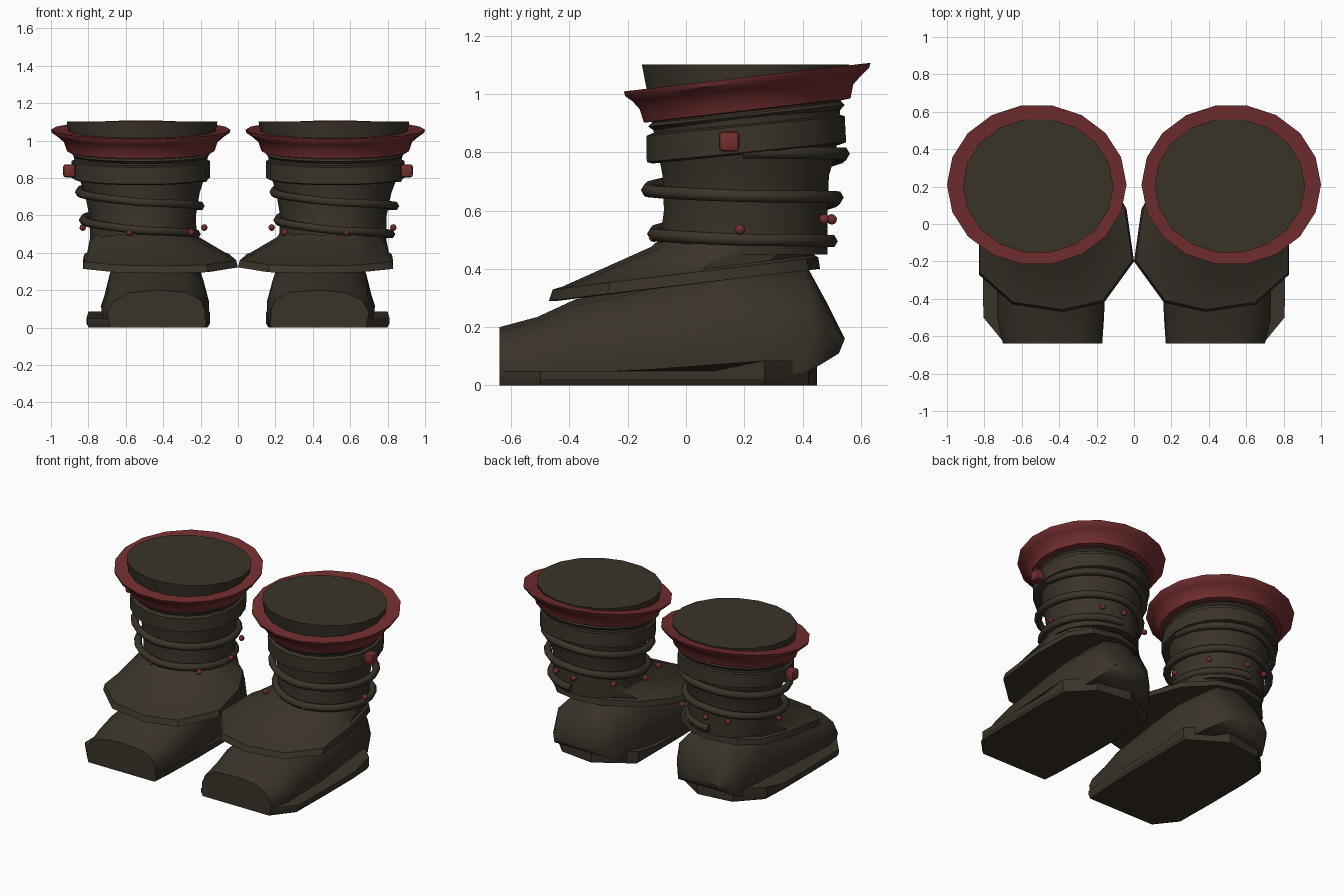
import bpy, bmesh
from math import sin, cos, pi, radians

cube = bpy.data.objects.get("Cube")
if cube:
    bpy.data.objects.remove(cube, do_unlink=True)


def material(name, rgb):
    m = bpy.data.materials.new(name)
    m.use_nodes = True
    m.diffuse_color = (*rgb, 1)
    m.node_tree.nodes["Principled BSDF"].inputs["Base Color"].default_value = (*rgb, 1)
    return m


LEATHER = material("dark brown leather", (0.042, 0.033, 0.022))
RED = material("deep red", (0.17, 0.027, 0.029))


def finish(bm, name, mat, angle=40):
    bmesh.ops.recalc_face_normals(bm, faces=bm.faces)
    mesh = bpy.data.meshes.new(name)
    bm.to_mesh(mesh)
    bm.free()
    mesh.materials.append(mat)
    ob = bpy.data.objects.new(name, mesh)
    bpy.context.collection.objects.link(ob)
    bpy.ops.object.select_all(action='DESELECT')
    ob.select_set(True)
    bpy.context.view_layer.objects.active = ob
    bpy.ops.object.shade_smooth_by_angle(angle=radians(angle))
    return ob


def loft(name, rings, mat, side=1, angle=40):
    """Skin a stack of equal-sized rings and cap both ends."""
    bm = bmesh.new()
    rows = [[bm.verts.new((x * side, y, z)) for x, y, z in r] for r in rings]
    n = len(rows[0])
    for a, b in zip(rows, rows[1:]):
        for i in range(n):
            j = (i + 1) % n
            bm.faces.new((a[i], a[j], b[j], b[i]))
    bm.faces.new(rows[0])
    bm.faces.new(rows[-1])
    return finish(bm, name, mat, angle)


def oval(x0, x1, y0, y1, z, slope=0.0, n=18):
    """Ring filling a box in plan, tilted from front to back."""
    cx, cy, rx, ry = (x0 + x1) / 2, (y0 + y1) / 2, (x1 - x0) / 2, (y1 - y0) / 2
    pts = []
    for i in range(n):
        a = 2 * pi * i / n
        y = cy + ry * sin(a)
        pts.append((cx + rx * cos(a), y, z + slope * (y - 0.2)))
    return pts


def arch(y, x0, x1, low, top):
    """Rounded foot cross-section."""
    w, h = x1 - x0, top - low
    shape = [(0, 0), (-0.01, 0.35), (0.04, 0.7), (0.2, 0.94), (0.5, 1),
             (0.78, 0.92), (0.95, 0.68), (1.02, 0.3), (1, 0)]
    return [(x0 + w * u, y + (0.02 * v if y > 0 else 0), low + h * v) for u, v in shape]


def winding(cx):
    """Cord that climbs twice around the shaft."""
    steps = [0, 0.02, 0.075, 0.145, 0.15]
    rings = []
    for k in range(-6, 49):
        turn, part = divmod(k / 24, 1)
        q = int(part * 4)
        f = part * 4 - q
        z = 0.5 + 0.15 * turn + steps[q] * (1 - f) + steps[q + 1] * f
        a = -2 * pi * k / 24
        grow = max(0, z - 0.5) * 0.14
        rx, ry = 0.297 + grow, 0.302 + grow
        ring = []
        for i in range(6):
            b = 2 * pi * i / 6
            r = 0.024 * cos(b)
            ring.append((cx + (rx + r) * cos(a), 0.195 + (ry + r) * sin(a), z + 0.024 * sin(b)))
        rings.append(ring)
    return rings


SOLE = [(0.17, -0.64), (0.69, -0.64), (0.805, -0.5), (0.81, -0.2), (0.81, 0.1), (0.8, 0.27),
        (0.65, 0.42), (0.4, 0.45), (0.15, 0.3), (0.15, 0.1), (0.15, -0.2), (0.16, -0.5)]
HEM = [(0.83, 0.05), (0.79, 0.3), (0.68, 0.42), (0.5, 0.46), (0.33, 0.42), (0.15, 0.28),
       (0.04, 0.08), (0.0, -0.2), (0.16, -0.42), (0.38, -0.47), (0.65, -0.43), (0.83, -0.27)]
STUDS = [(0.83, 0.185, 0.535), (0.58, -0.11, 0.51), (0.25, -0.06, 0.51), (0.18, 0.18, 0.535),
         (0.5, 0.5, 0.57), (0.26, 0.41, 0.56), (0.65, 0.475, 0.57)]


def hem(z, pull):
    """Skirt outline, drawn in towards the ankle."""
    return [(x + (0.5 - x) * pull, y + (0.17 - y) * pull, z + 0.118 * y) for x, y in HEM]


def build_boot(label, s):
    # Foot and sole
    loft(label + "_sole", [
        [(0.48 + (x - 0.48) * 0.96, y, 0) for x, y in SOLE],
        [(x, y, 0.022) for x, y in SOLE],
        [(x, y, 0.05 if y < 0.2 else 0.085) for x, y in SOLE]], LEATHER, s, 30)
    loft(label + "_foot", [
        arch(-0.64, 0.18, 0.69, 0.03, 0.2), arch(-0.51, 0.17, 0.72, 0.03, 0.235),
        arch(-0.38, 0.16, 0.72, 0.03, 0.295), arch(-0.2, 0.16, 0.72, 0.03, 0.335),
        arch(0.1, 0.18, 0.71, 0.03, 0.42), arch(0.4, 0.22, 0.7, 0.04, 0.4),
        arch(0.46, 0.27, 0.67, 0.07, 0.29), arch(0.525, 0.34, 0.62, 0.11, 0.16)],
        LEATHER, s, 50)

    # Flared skirt over the instep
    loft(label + "_skirt", [
        hem(0.346, 0.05), hem(0.346, 0), hem(0.385, 0.02), hem(0.394, 0.07),
        oval(0.21, 0.79, -0.12, 0.49, 0.485, 0.03, 12),
        oval(0.23, 0.78, -0.07, 0.485, 0.52, 0, 12)], LEATHER, s, 35)

    # Shaft
    loft(label + "_shaft", [
        oval(0.22, 0.79, -0.1, 0.49, 0.45), oval(0.225, 0.795, -0.08, 0.49, 0.6),
        oval(0.205, 0.82, -0.085, 0.495, 0.72), oval(0.18, 0.85, -0.1, 0.52, 0.8),
        oval(0.16, 0.88, -0.12, 0.535, 0.92, 0.1),
        oval(0.16, 0.88, -0.13, 0.54, 1.0, 0.1)], LEATHER, s, 50)
    loft(label + "_winding_cord", winding(0.52 * s), LEATHER, 1, 70)

    # Strap and the cord above it
    loft(label + "_strap", [
        oval(0.17, 0.87, -0.12, 0.53, 0.793, 0.1), oval(0.15, 0.89, -0.14, 0.555, 0.80, 0.1),
        oval(0.15, 0.89, -0.14, 0.55, 0.89, 0.1), oval(0.17, 0.87, -0.12, 0.53, 0.897, 0.1)],
        LEATHER, s, 40)
    loft(label + "_upper_cord", [
        oval(0.17, 0.87, -0.11, 0.53, 0.905, 0.11), oval(0.15, 0.885, -0.135, 0.55, 0.925, 0.11),
        oval(0.17, 0.87, -0.11, 0.53, 0.945, 0.11)], LEATHER, s, 60)

    # Tilted cuff and the closed top
    loft(label + "_cuff", [
        oval(0.16, 0.88, -0.12, 0.54, 0.94, 0.116), oval(0.125, 0.915, -0.15, 0.57, 0.943, 0.116),
        oval(0.11, 0.93, -0.165, 0.58, 0.99, 0.116), oval(0.075, 0.965, -0.19, 0.61, 1.02, 0.116),
        oval(0.045, 0.995, -0.215, 0.635, 1.04, 0.116),
        oval(0.04, 1.0, -0.22, 0.64, 1.057, 0.116),
        oval(0.11, 0.92, -0.15, 0.56, 1.052, 0.116)], RED, s, 40)
    loft(label + "_top", [
        oval(0.13, 0.9, -0.135, 0.545, 0.99), oval(0.11, 0.915, -0.157, 0.565, 1.102)],
        LEATHER, s, 40)

    # Side gem
    bm = bmesh.new()
    bmesh.ops.create_cube(bm, size=0.07)
    bmesh.ops.bevel(bm, geom=bm.edges[:], offset=0.014, segments=2, profile=0.5, affect='EDGES')
    finish(bm, label + "_gem", RED).location = (0.9 * s, 0.148, 0.838)

    # Studs around the ankle
    for i, (x, y, z) in enumerate(STUDS):
        bm = bmesh.new()
        bmesh.ops.create_uvsphere(bm, u_segments=10, v_segments=6, radius=0.018)
        finish(bm, f"{label}_stud_{i + 1}", RED, 60).location = (x * s, y, z)


build_boot("left", 1)
build_boot("right", -1)
